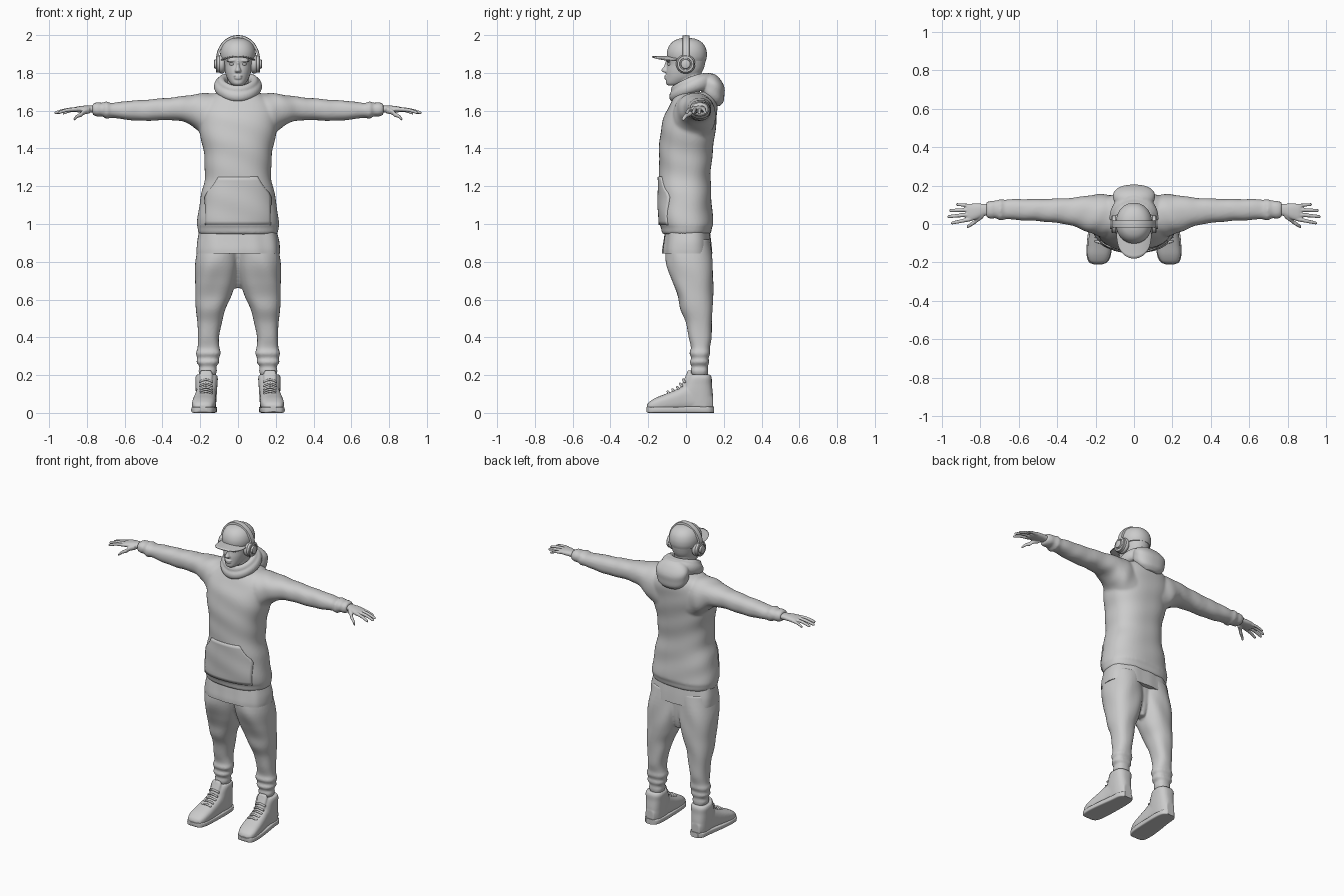
import bpy, bmesh
from math import sin, cos, pi, copysign, sqrt
from mathutils import Vector


def skin(rings, closed=False):
    """Bridge equal-length point rings into (verts, faces)."""
    n, m = len(rings[0]), len(rings)
    verts = [p for r in rings for p in r]
    faces = []
    for i in range(m if closed else m - 1):
        a, b = i * n, (i + 1) % m * n
        for j in range(n):
            k = (j + 1) % n
            faces.append((a + j, a + k, b + k, b + j))
    if not closed:
        faces += [tuple(range(n))[::-1], tuple(range((m - 1) * n, m * n))]
    return verts, faces


def spline(rows, sub):
    """Catmull-Rom interpolation between rows of numbers."""
    out, last = [], len(rows) - 1
    for i in range(last):
        p0, p1, p2, p3 = rows[max(i - 1, 0)], rows[i], rows[i + 1], rows[min(i + 2, last)]
        for s in range(sub):
            t = s / sub
            out.append([b + 0.5 * t * (c - a + t * (2 * a - 5 * b + 4 * c - d + t * (3 * (b - c) + d - a)))
                        for a, b, c, d in zip(p0, p1, p2, p3)])
    return out + [rows[-1]]


def loft(axis, rows, power=2.3, n=40, sub=5, wave=None):
    """Rows are (t, a_min, a_max, b_min, b_max) along an axis; wave = (amount, kx, ky, kz) cloth folds."""
    rings = []
    for t, a0, a1, b0, b1 in spline(rows, sub):
        ring = []
        for k in range(n):
            c, s = cos(2 * pi * k / n), sin(2 * pi * k / n)
            u = copysign(abs(c) ** (2 / power), c) * (a1 - a0) / 2
            v = copysign(abs(s) ** (2 / power), s) * (b1 - b0) / 2
            a, b = (a0 + a1) / 2, (b0 + b1) / 2
            to3 = {'x': lambda p, q: Vector((t, p, q)), 'y': lambda p, q: Vector((p, t, q)),
                   'z': lambda p, q: Vector((p, q, t))}[axis]
            f = 1 + (wave[0] * sin(to3(a + u, b + v).dot(Vector(wave[1:]))) if wave else 0)
            ring.append(to3(a + u * f, b + v * f))
        rings.append(ring)
    return skin(rings)


def ball(c, r, n=20):
    rows = []
    for i in range(13):
        a = pi * (0.02 + 0.96 * i / 12)
        x, y = r[0] * sin(a), r[1] * sin(a)
        rows.append((c[2] - r[2] * cos(a), c[0] - x, c[0] + x, c[1] - y, c[1] + y))
    return loft('z', rows, 2, n, 1)


def mir(part):
    return [Vector((-v[0], v[1], v[2])) for v in part[0]], part[1]


def make(name, parts, voxel=0, smooth=4, mirror=False, angle=None):
    """Build one object from parts, optionally mirrored and fused into one skin."""
    verts, faces = [], []
    for v, f in parts:
        faces += [tuple(i + len(verts) for i in q) for q in f]
        verts += v
    me = bpy.data.meshes.new(name)
    me.from_pydata(verts, [], faces)
    bm = bmesh.new()
    bm.from_mesh(me)
    bmesh.ops.recalc_face_normals(bm, faces=bm.faces)
    for f in bm.faces:
        f.smooth = True
    bm.to_mesh(me)
    bm.free()
    ob = bpy.data.objects.new(name, me)
    bpy.context.collection.objects.link(ob)
    if angle:
        bpy.ops.object.select_all(action='DESELECT')
        ob.select_set(True)
        bpy.context.view_layer.objects.active = ob
        bpy.ops.object.shade_smooth_by_angle(angle=angle)
    if voxel:
        m = ob.modifiers.new("fuse", 'REMESH')
        m.mode, m.voxel_size, m.use_smooth_shade = 'VOXEL', voxel, True
        m = ob.modifiers.new("relax", 'SMOOTH')
        m.factor, m.iterations = 0.5, smooth
    if mirror:
        ob.modifiers.new("mirror", 'MIRROR').use_mirror_merge = False
    return ob


def sym(rows):
    return [(z, -w, w, y0, y1) for z, w, y0, y1 in rows]


# Hoodie: body and sleeves
body = loft('z', sym([(.945, .203, -.118, .128), (.955, .212, -.126, .134), (.985, .214, -.132, .14),
                      (1.0, .215, -.14, .145), (1.08, .209, -.144, .138), (1.16, .193, -.145, .134),
                      (1.25, .176, -.143, .13), (1.35, .178, -.143, .138), (1.45, .195, -.139, .15),
                      (1.55, .212, -.122, .162), (1.62, .2, -.092, .166), (1.67, .16, -.065, .155),
                      (1.7, .1, -.045, .13)]), 2.4, 64, wave=(.012, 16, 9, 42))
sleeve = loft('x', [(.1, -.06, .15, 1.42, 1.695), (.17, -.065, .155, 1.45, 1.692), (.22, -.05, .152, 1.5, 1.688),
                    (.27, -.03, .143, 1.535, 1.68), (.35, -.002, .135, 1.55, 1.67), (.5, .015, .13, 1.546, 1.657),
                    (.6, .02, .13, 1.553, 1.65), (.67, .025, .127, 1.563, 1.64), (.695, .018, .13, 1.557, 1.65),
                    (.72, .03, .122, 1.57, 1.642), (.745, .026, .12, 1.568, 1.644), (.77, .035, .113, 1.578, 1.637)],
              wave=(.02, 55, 30, 20))
hoodie = make("hoodie", [body, sleeve, mir(sleeve)], .008, 5)

# Hood: collar roll around the neck and the folded bag behind


def roll(front, side, back, r0, r1):
    rings = []
    for i in range(48):
        a = 2 * pi * i / 48
        t = (1 + cos(a)) / 2
        w = sin(a) ** 2
        y = back[0] * t + front[0] * (1 - t)
        z = back[1] * t + front[1] * (1 - t) + .012 * w
        r = r1 * t + r0 * (1 - t)
        d = Vector((sin(a), cos(a), 0))
        c = Vector((side * sin(a), y, z))
        rings.append([c + d * r * .75 * cos(b) + Vector((0, 0, r * sin(b))) for b in
                      [2 * pi * k / 16 for k in range(16)]])
    return skin(rings, True)


bag = loft('z', sym([(1.625, .05, .13, .18), (1.65, .085, .1, .198), (1.7, .11, .08, .206), (1.74, .108, .08, .196),
                     (1.775, .085, .085, .175), (1.795, .05, .09, .15)]), wave=(.03, 0, 30, 70))
make("hood", [bag, roll((-.068, 1.675), .1, (.125, 1.755), .028, .045),
              roll((-.062, 1.71), .088, (.105, 1.765), .024, .036)], .006, 2)

# Pouch pocket, wrapped onto the front of the hoodie
pv, pf, cols = [], [], 25
for i in range(13):
    z = .995 + .255 * i / 12
    w = .172 if z < 1.16 else .172 - .07 * ((z - 1.16) / .09) ** .7
    pv += [Vector((w * (2 * j / (cols - 1) - 1), -.3, z)) for j in range(cols)]
for i in range(12):
    for j in range(cols - 1):
        k = i * cols + j
        pf.append((k, k + 1, k + cols + 1, k + cols))
pocket = make("front_pocket", [(pv, pf)])
m = pocket.modifiers.new("wrap", 'SHRINKWRAP')
m.target, m.wrap_method, m.use_project_y = hoodie, 'PROJECT', True
m = pocket.modifiers.new("thick", 'SOLIDIFY')
m.thickness, m.offset = .012, 0

# Shirt tail below the hoodie
make("shirt_tail", [loft('z', sym([(.845, .222, -.125, .138), (.87, .222, -.124, .136), (.91, .218, -.118, .132),
                                   (.965, .205, -.11, .125)]), 2.6, 72, wave=(.014, 60, 25, 6))], angle=.8)

# Trousers: two baggy legs joined by a low crotch
leg = loft('z', [(.92, -.01, .205, -.1, .125), (.8, -.004, .224, -.106, .14), (.7, .012, .228, -.075, .145),
                 (.62, .036, .226, -.045, .143), (.55, .068, .222, -.03, .14), (.48, .085, .216, 0, .138),
                 (.4, .1, .212, .014, .135), (.345, .098, .213, .025, .126), (.315, .092, .222, .018, .128),
                 (.29, .102, .216, .028, .12), (.268, .1, .22, .02, .124), (.245, .115, .205, .03, .116),
                 (.22, .112, .21, .026, .118), (.19, .122, .195, .035, .112)], 2.4, wave=(.018, 40, 22, 30))
crotch = loft('z', sym([(.92, .1, -.08, .11), (.8, .08, -.05, .11), (.72, .05, -.01, .105), (.66, .02, .03, .09)]))
make("trousers", [leg, mir(leg), crotch], .007, 4)

# High-top shoes with soles and laces
upper = loft('y', [(-.207, .165, .21, .012, .04), (-.195, .14, .232, .008, .058), (-.16, .124, .243, .006, .08),
                   (-.11, .117, .241, .006, .1), (-.05, .115, .233, .006, .125), (0, .115, .225, .006, .15),
                   (.06, .115, .22, .006, .165), (.11, .12, .215, .006, .15), (.143, .14, .197, .01, .09)], 2.7)
collar = loft('z', [(.03, .117, .218, -.01, .143), (.1, .112, .223, -.03, .142), (.15, .109, .225, -.012, .137),
                    (.185, .107, .226, .004, .136), (.203, .114, .219, .012, .128)], 2.6)
tongue = loft('z', [(.1, .14, .2, -.045, -.01), (.16, .138, .202, -.018, .02), (.205, .135, .203, .002, .03),
                    (.225, .145, .195, .01, .03)], 3)
make("shoe", [upper, collar, tongue], .005, 2, True)
make("shoe_sole", [loft('y', [(-.21, .165, .21, .008, .03), (-.198, .138, .235, 0, .032), (-.16, .12, .247, 0, .032),
                              (-.08, .113, .244, 0, .032), (.05, .11, .226, 0, .034), (.12, .117, .217, 0, .034),
                              (.147, .142, .193, 0, .034)], 6)], mirror=True, angle=.7)
make("shoe_laces", [loft('x', [(.135, y, y + .014, z - .012, z), (.17, y - .008, y + .006, z, z + .012),
                               (.205, y, y + .014, z - .012, z)], 2, 10, 4)
                    for y, z in [(-.095, .107), (-.07, .118), (-.045, .13), (-.03, .148), (-.014, .17)]], mirror=True)

# Hands: palm, four fingers and thumb


def finger(a, b, r0, r1):
    rows = []
    for i, t in enumerate((0, .5, .93, 1)):
        p = Vector(a).lerp(Vector(b), t) + Vector((0, 0, .006 * sin(pi * t)))
        r = (r0 + (r1 - r0) * t) * (.45 if i == 3 else 1)
        rows.append((p.x, p.y - r, p.y + r, p.z - r, p.z + r))
    return loft('x', rows, 2, 14, 4)


palm = loft('x', [(.74, .045, .105, 1.588, 1.628), (.78, .042, .105, 1.59, 1.627), (.82, .025, .107, 1.59, 1.626),
                  (.855, .016, .105, 1.592, 1.621), (.872, .022, .098, 1.596, 1.615)])
make("hand", [palm, finger((.85, .026, 1.607), (.953, .004, 1.588), .0115, .008),
              finger((.85, .05, 1.608), (.972, .038, 1.587), .0115, .008),
              finger((.85, .074, 1.607), (.963, .07, 1.586), .011, .008),
              finger((.845, .095, 1.604), (.928, .102, 1.584), .01, .007),
              finger((.785, .05, 1.603), (.835, .008, 1.577), .019, .012),
              finger((.825, .014, 1.58), (.87, -.016, 1.553), .013, .009)], .004, 2, True)

# Head: neck, skull and jaw, nose, lips, brow
neck = loft('z', sym([(1.62, .06, -.03, .085), (1.7, .056, -.04, .075), (1.8, .058, -.05, .08)]))
skull = loft('z', sym([(1.733, .024, -.095, -.03), (1.745, .04, -.106, .01), (1.775, .059, -.106, .06),
                       (1.81, .07, -.105, .088), (1.845, .076, -.1, .1), (1.88, .08, -.103, .104),
                       (1.93, .074, -.08, .095), (1.955, .04, -.04, .06)]), 2.15)
nose = loft('z', sym([(1.862, .007, -.108, -.08), (1.835, .009, -.117, -.08), (1.813, .017, -.131, -.08),
                      (1.802, .015, -.118, -.08)]), 2, 20)
lips = [ball((0, -.105, 1.783), (.024, .011, .006)), ball((0, -.104, 1.772), (.021, .011, .007))]
brow = ball((.034, -.092, 1.865), (.028, .014, .008))
make("head", [neck, skull, nose, brow, mir(brow)] + lips, .004, 2)
make("eye", [ball((.032, -.088, 1.846), (.013, .011, .0075))], mirror=True)

# Cap with button and curved brim
make("cap", [loft('z', sym([(1.862, .086, -.092, .104), (1.885, .093, -.101, .11), (1.915, .093, -.1, .109),
                            (1.945, .083, -.088, .098), (1.968, .063, -.066, .076), (1.981, .035, -.036, .046),
                            (1.985, .008, -.008, .016)]), 2.1, 48), ball((0, .004, 1.985), (.008, .008, .005))],
     angle=.9)
bv, bf = [], []
for i in range(25):
    x = -.088 * cos(pi * i / 24)
    tip = -.055 - .125 * sqrt(max(0, 1 - (x / .088) ** 2)) ** .8
    bv += [Vector((x, -.045 + (tip + .045) * j / 8, 1.889 - 2.4 * x * x - .004 * j / 8)) for j in range(9)]
for i in range(24):
    bf += [(i * 9 + j, i * 9 + j + 1, i * 9 + j + 10, i * 9 + j + 9) for j in range(8)]
brim = make("cap_brim", [(bv, bf)])
m = brim.modifiers.new("thick", 'SOLIDIFY')
m.thickness, m.offset = .006, 0

# Headphones: arched band, ear cups and cushions
rings = []
for i in range(41):
    a = pi * (-.04 + 1.08 * i / 40)
    rings.append([Vector((cos(a) * (.103 + d), y, 1.872 + sin(a) * (.115 + d)))
                  for d, y in ((0, -.019), (.011, -.017), (.013, 0), (.011, .017), (0, .019))])
make("headphone_band", [skin(rings)], angle=.6)


def disc(rows):
    return loft('x', [(x, -r - .002, r - .002, 1.847 - r, 1.847 + r) for x, r in rows], 2, 40, 1)


make("headphone_cup", [disc([(.095, .042), (.097, .046), (.112, .046), (.116, .043), (.117, .033), (.113, .031),
                             (.113, .026), (.124, .024), (.126, .02)])], mirror=True, angle=.6)
make("headphone_cushion", [disc([(.07, .04), (.076, .048), (.088, .051), (.096, .048), (.099, .042)])], mirror=True)
